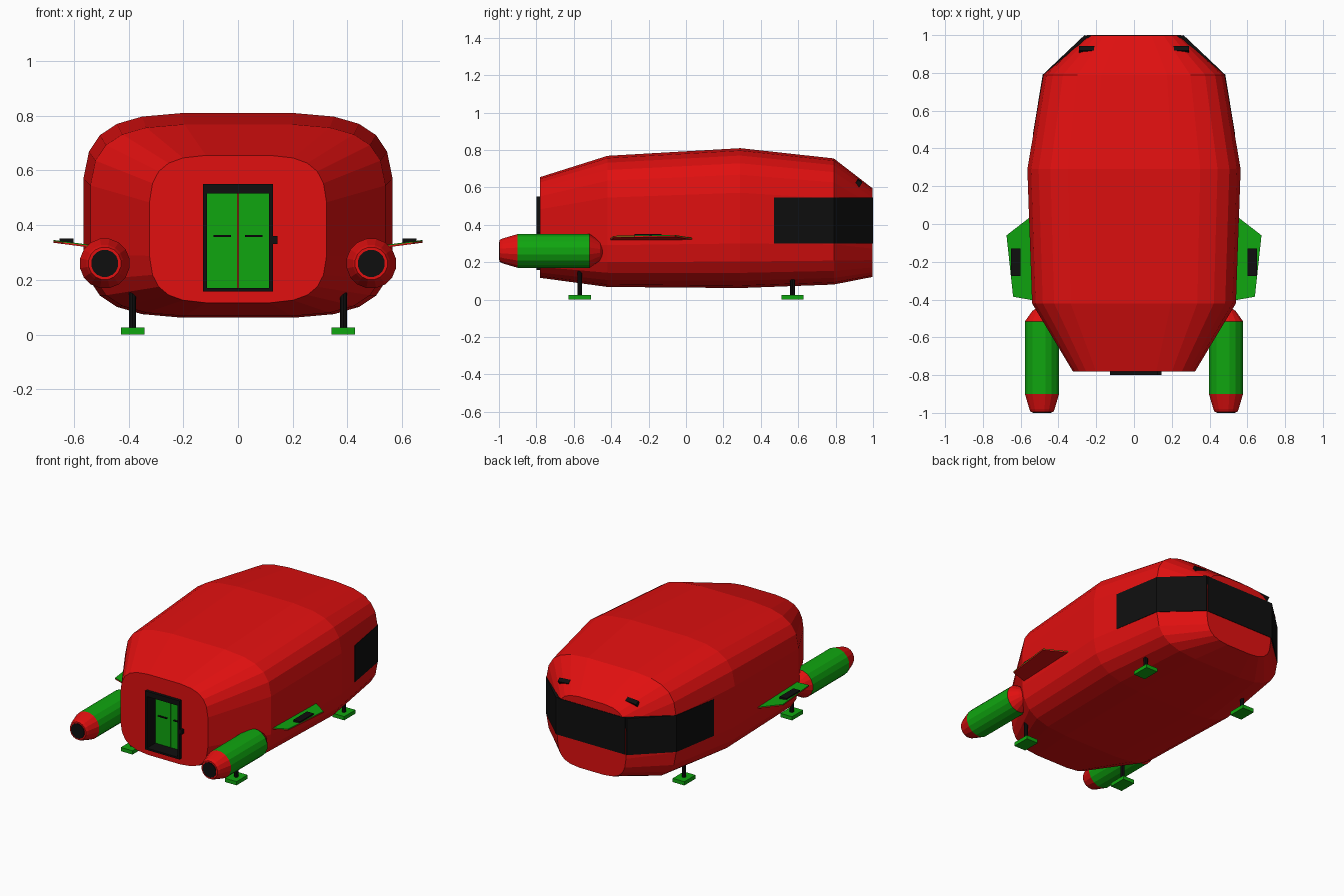
import bpy, bmesh
from math import cos, sin, pi, copysign
from mathutils import Matrix

if "Cube" in bpy.data.objects:
    bpy.data.objects.remove(bpy.data.objects["Cube"])


def material(name, col):
    m = bpy.data.materials.new(name)
    m.diffuse_color = (*col, 1)
    m.use_nodes = True
    m.node_tree.nodes["Principled BSDF"].inputs["Base Color"].default_value = m.diffuse_color
    return m


RED = material("red_paint", (0.75, 0.005, 0.005))
GREEN = material("green_paint", (0.005, 0.38, 0.005))
BLACK = material("black_trim", (0.0045, 0.0045, 0.0045))


def finish(name, bm, mat):
    bmesh.ops.recalc_face_normals(bm, faces=bm.faces)
    me = bpy.data.meshes.new(name)
    bm.to_mesh(me)
    bm.free()
    me.materials.append(mat)
    ob = bpy.data.objects.new(name, me)
    bpy.context.collection.objects.link(ob)
    return ob


def loft(name, sections, mat, n=24, power=1.0, cx=0.0):
    """Superellipse rings along y; each section is y, half width, z low, z high."""
    bm = bmesh.new()
    rings = []
    for y, a, z0, z1 in sections:
        ring = []
        for i in range(n):
            t = 2 * pi * (i + 0.5) / n
            c, s = cos(t), sin(t)
            x = a * copysign(abs(c) ** power, c)
            z = (z0 + z1) / 2 + (z1 - z0) / 2 * copysign(abs(s) ** power, s)
            ring.append(bm.verts.new((cx + x, y, z)))
        rings.append(ring)
    for r, q in zip(rings, rings[1:]):
        for i in range(n):
            j = (i + 1) % n
            bm.faces.new((r[i], r[j], q[j], q[i]))
    bm.faces.new(rings[0])
    bm.faces.new(rings[-1])
    return finish(name, bm, mat)


def round_part(name, profile, mat, cx, cz, n=16):
    return loft(name, [(y, r, cz - r, cz + r) for y, r in profile], mat, n, 1.0, cx)


def prism(name, pts, z0, z1, mat, side=1, slope=0.0):
    """Plan outline raised from z0 to z1, optionally rising outward."""
    bm = bmesh.new()
    lo, hi = ([bm.verts.new((side * x, y, z + slope * (x - 0.54))) for x, y in pts]
              for z in (z0, z1))
    bm.faces.new(lo)
    bm.faces.new(hi)
    for i in range(len(pts)):
        j = (i + 1) % len(pts)
        bm.faces.new((lo[i], lo[j], hi[j], hi[i]))
    return finish(name, bm, mat)


def box(name, x0, x1, y0, y1, z0, z1, mat, side=1):
    return prism(name, [(x0, y0), (x1, y0), (x1, y1), (x0, y1)], z0, z1, mat, side)


# Hull with a doorway recess cut in the front
hull = loft("hull", [(-0.78, 0.325, 0.115, 0.656), (-0.42, 0.542, 0.066, 0.77),
                     (0.29, 0.567, 0.06, 0.811), (0.79, 0.482, 0.079, 0.756),
                     (0.997, 0.255, 0.12, 0.596)], RED, 24, 0.5)
cutter = box("doorway_cutter", -0.12, 0.12, -0.9, -0.69, 0.165, 0.53, BLACK)
cutter.hide_render = True
mod = hull.modifiers.new("doorway", "BOOLEAN")
mod.operation = "DIFFERENCE"
mod.solver = "EXACT"
mod.object = cutter
bpy.context.view_layer.objects.active = hull
bpy.ops.object.modifier_apply(modifier=mod.name)
bpy.data.objects.remove(cutter)

# Door frame
box("door_frame_top", -0.127, 0.127, -0.80, -0.69, 0.515, 0.55, BLACK)
box("door_frame_bottom", -0.127, 0.127, -0.80, -0.69, 0.158, 0.17, BLACK)
box("door_keypad", 0.12, 0.145, -0.80, -0.775, 0.33, 0.36, BLACK)

for side, label in ((-1, "left"), (1, "right")):
    # Door leaf, handle and frame post
    box(f"{label}_door_frame_post", 0.114, 0.127, -0.80, -0.69, 0.16, 0.55, BLACK, side)
    box(f"{label}_door", 0.002, 0.116, -0.71, -0.69, 0.168, 0.517, GREEN, side)
    box(f"{label}_door_handle", 0.025, 0.09, -0.72, -0.705, 0.357, 0.363, BLACK, side)

    # Wraparound side window
    prism(f"{label}_window", [(0.536, 0.47), (0.4835, 0.79), (0.262, 1.0),
                              (0.243, 0.992), (0.468, 0.782), (0.52, 0.47)],
          0.30, 0.545, BLACK, side)

    # Lamp half sunk in the sloping end of the roof
    lamp = box(f"{label}_roof_lamp", -0.04, 0.04, -0.014, 0.014, -0.018, 0.018, BLACK, side)
    lamp.matrix_world = (Matrix.Translation((side * 0.25, 0.92, 0.621))
                         @ Matrix.Rotation(side * 0.08, 4, "Y")
                         @ Matrix.Rotation(-0.65, 4, "X"))

    # Engine pod
    ex, ez = side * 0.487, 0.26
    round_part(f"{label}_engine_nozzle", [(-0.996, 0.06), (-0.98, 0.068), (-0.90, 0.092)],
               RED, ex, ez)
    round_part(f"{label}_engine_exhaust", [(-1.0, 0.05), (-0.98, 0.05)], BLACK, ex, ez)
    round_part(f"{label}_engine_body", [(-0.90, 0.092), (-0.515, 0.092)], GREEN, ex, ez)
    round_part(f"{label}_engine_nose", [(-0.515, 0.092), (-0.46, 0.052), (-0.435, 0.012)],
               RED, ex, ez)

    # Wing: green upper skin, red underside, black pad
    plan = [(0.50, 0.075), (0.675, -0.06), (0.64, -0.385), (0.50, -0.41)]
    prism(f"{label}_wing_top", plan, 0.324, 0.328, GREEN, side, 0.13)
    prism(f"{label}_wing_underside", plan, 0.318, 0.324, RED, side, 0.13)
    box(f"{label}_wing_pad", 0.602, 0.652, -0.275, -0.13, 0.334, 0.351, BLACK, side)

    # Landing legs
    for y, end in ((-0.568, "front"), (0.57, "rear")):
        box(f"{label}_{end}_foot", 0.342, 0.428, y - 0.059, y + 0.059, 0.0, 0.025, GREEN, side)
        ring = [(0.385 + 0.013 * cos(k * pi / 4), y + 0.013 * sin(k * pi / 4))
                for k in range(8)]
        prism(f"{label}_{end}_leg", ring, 0.02, 0.16, BLACK, side)

# Window on the flat far end
box("end_window", -0.25, 0.25, 0.985, 1.0, 0.30, 0.545, BLACK)
